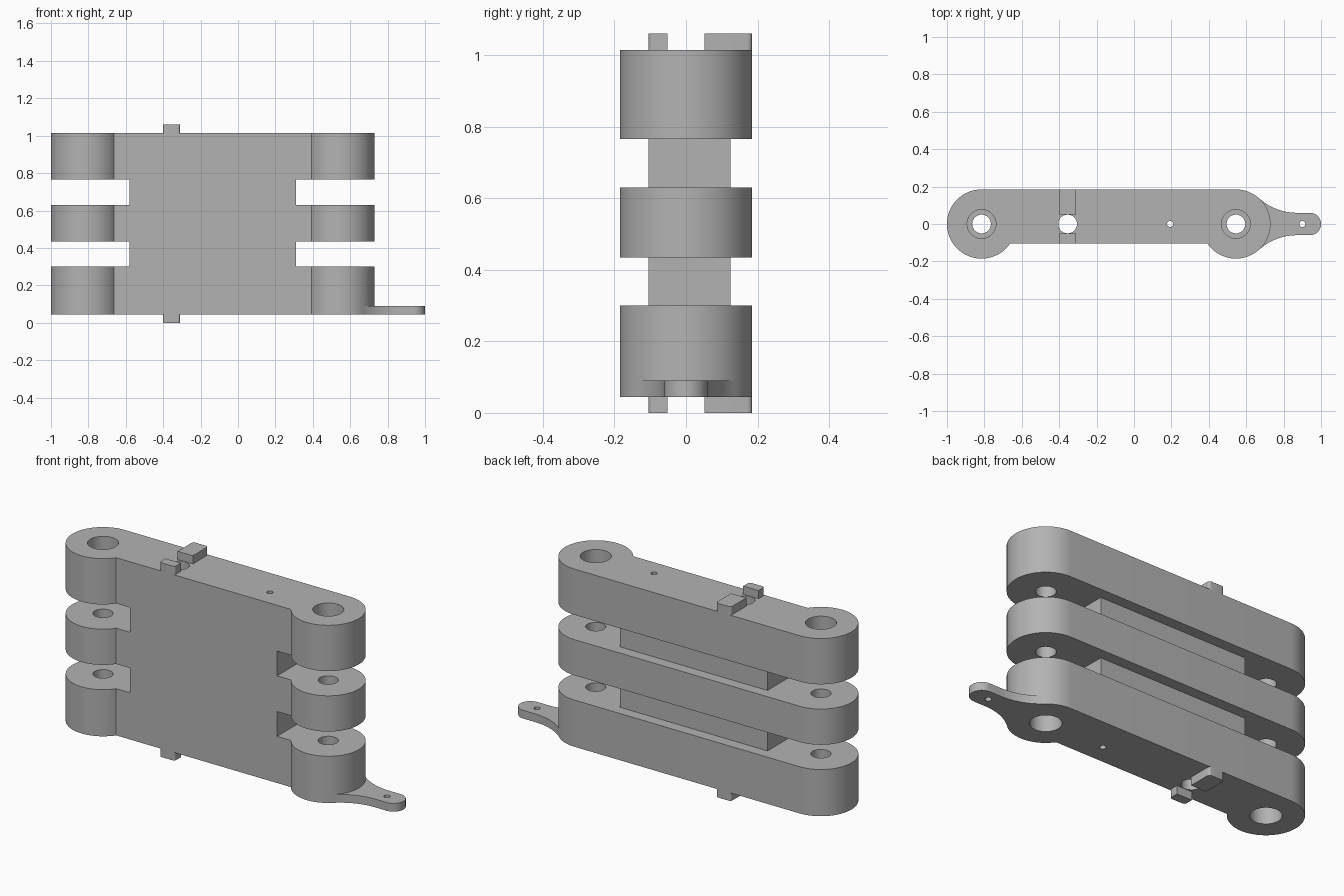
import bpy, bmesh
from math import sin, cos, pi, atan2, asin, sqrt

cube = bpy.data.objects.get("Cube")
if cube:
    bpy.data.objects.remove(cube, do_unlink=True)

grey = bpy.data.materials.new("plain grey")
grey.use_nodes = True
GREY = (0.45, 0.45, 0.45, 1)
grey.diffuse_color = GREY
grey.node_tree.nodes["Principled BSDF"].inputs["Base Color"].default_value = GREY

# Main dimensions
LEFT, RIGHT, R = 0.545, -0.815, 0.185        # hinge barrel centres and radius
FRONT, BACK, WEB_BACK = -0.105, 0.185, 0.125
BOTTOM, TOP, HEIGHT = 0.045, 1.015, 1.06
PIVOT_X = -0.355


def arc(cx, cy, r, a0, a1, n=24):
    return [(cx + r * cos(a0 + (a1 - a0) * i / n),
             cy + r * sin(a0 + (a1 - a0) * i / n)) for i in range(n + 1)]


def prism(name, outline, z0, z1):
    """Extrude a counter-clockwise outline from z0 to z1."""
    bm = bmesh.new()
    base = bm.faces.new([bm.verts.new((x, y, z0)) for x, y in outline])
    top = bmesh.ops.extrude_face_region(bm, geom=[base])["geom"]
    bmesh.ops.translate(bm, vec=(0, 0, z1 - z0),
                        verts=[v for v in top if isinstance(v, bmesh.types.BMVert)])
    bmesh.ops.recalc_face_normals(bm, faces=bm.faces)
    mesh = bpy.data.meshes.new(name)
    bm.to_mesh(mesh)
    bm.free()
    mesh.materials.append(grey)
    obj = bpy.data.objects.new(name, mesh)
    bpy.context.collection.objects.link(obj)
    return obj


def rod(x, r, z0, z1):
    return prism("hole_cutter", arc(x, 0, r, 0, 2 * pi, 48)[:-1], z0, z1)


def combine(target, tool, operation):
    """Apply a boolean and discard the tool object."""
    mod = target.modifiers.new("boolean", 'BOOLEAN')
    mod.operation, mod.object, mod.solver = operation, tool, 'EXACT'
    bpy.context.view_layer.update()
    result = bpy.data.meshes.new_from_object(
        target.evaluated_get(bpy.context.evaluated_depsgraph_get()))
    target.modifiers.clear()
    target.data = result
    bpy.data.objects.remove(tool, do_unlink=True)


# Body block with a round hinge barrel at each end
dip = asin(-FRONT / R)
body = prism("hinge_body",
             arc(LEFT, 0, R, -pi + dip, pi / 2, 48)
             + arc(RIGHT, 0, R, pi / 2, 2 * pi - dip, 48), BOTTOM, TOP)

# Lever: concave necks blend the barrel into a rounded tip
tip_r, tip_x, neck_x = 0.06, 0.94, 0.87
dx = neck_x - LEFT
neck_r = (dx * dx + tip_r ** 2 - R ** 2) / (2 * (R - tip_r))
a = atan2(tip_r + neck_r, dx)
upper = arc(neck_x, tip_r + neck_r, neck_r, -pi / 2, a - pi)
lower = [(x, -y) for x, y in reversed(upper)]
lever = prism("lever", lower + arc(tip_x, 0, tip_r, -pi / 2, pi / 2) + upper,
              BOTTOM, 0.09)
combine(body, lever, 'UNION')

# Two slots leave three knuckles joined by a front web
web_r, web_l = -0.58, 0.31
slot = [(-1.1, -0.3), (web_r, -0.3), (web_r, WEB_BACK), (web_l, WEB_BACK),
        (web_l, -0.3), (0.9, -0.3), (0.9, 0.3), (-1.1, 0.3)]
for z0, z1 in ((0.3, 0.435), (0.63, 0.765)):
    combine(body, prism("slot_cutter", slot, z0, z1), 'DIFFERENCE')

# Hinge bores with counterbores, pivot hole and pin holes
for x in (LEFT, RIGHT):
    combine(body, rod(x, 0.05, -0.1, 1.2), 'DIFFERENCE')
    combine(body, rod(x, 0.077, -0.1, BOTTOM + 0.12), 'DIFFERENCE')
    combine(body, rod(x, 0.077, TOP - 0.12, 1.2), 'DIFFERENCE')
for x, r in ((PIVOT_X, 0.05), (0.193, 0.016), (0.9, 0.016)):
    combine(body, rod(x, r, -0.1, 1.2), 'DIFFERENCE')
parts = [body]

# Locating tabs beside the pivot hole, rounded at their outer ends
f, half = 0.014, 0.046
for level, z0, z1 in (("top", TOP, HEIGHT), ("bottom", 0, BOTTOM)):
    for side, outer, s in (("back", BACK, 1), ("front", FRONT, -1)):
        far = abs(outer)
        outline = ([(-half, 0.052), (half, 0.052)]
                   + arc(half - f, far - f, f, 0, pi / 2, 6)
                   + arc(f - half, far - f, f, pi / 2, pi, 6))
        outline = [(PIVOT_X + s * x, s * y) for x, y in outline]
        parts.append(prism(f"{level}_{side}_tab", outline, z0, z1))

# Smooth the round walls, keep the edges sharp
bpy.ops.object.select_all(action='DESELECT')
for obj in parts:
    obj.select_set(True)
bpy.context.view_layer.objects.active = body
bpy.ops.object.shade_smooth_by_angle(angle=pi / 6)
